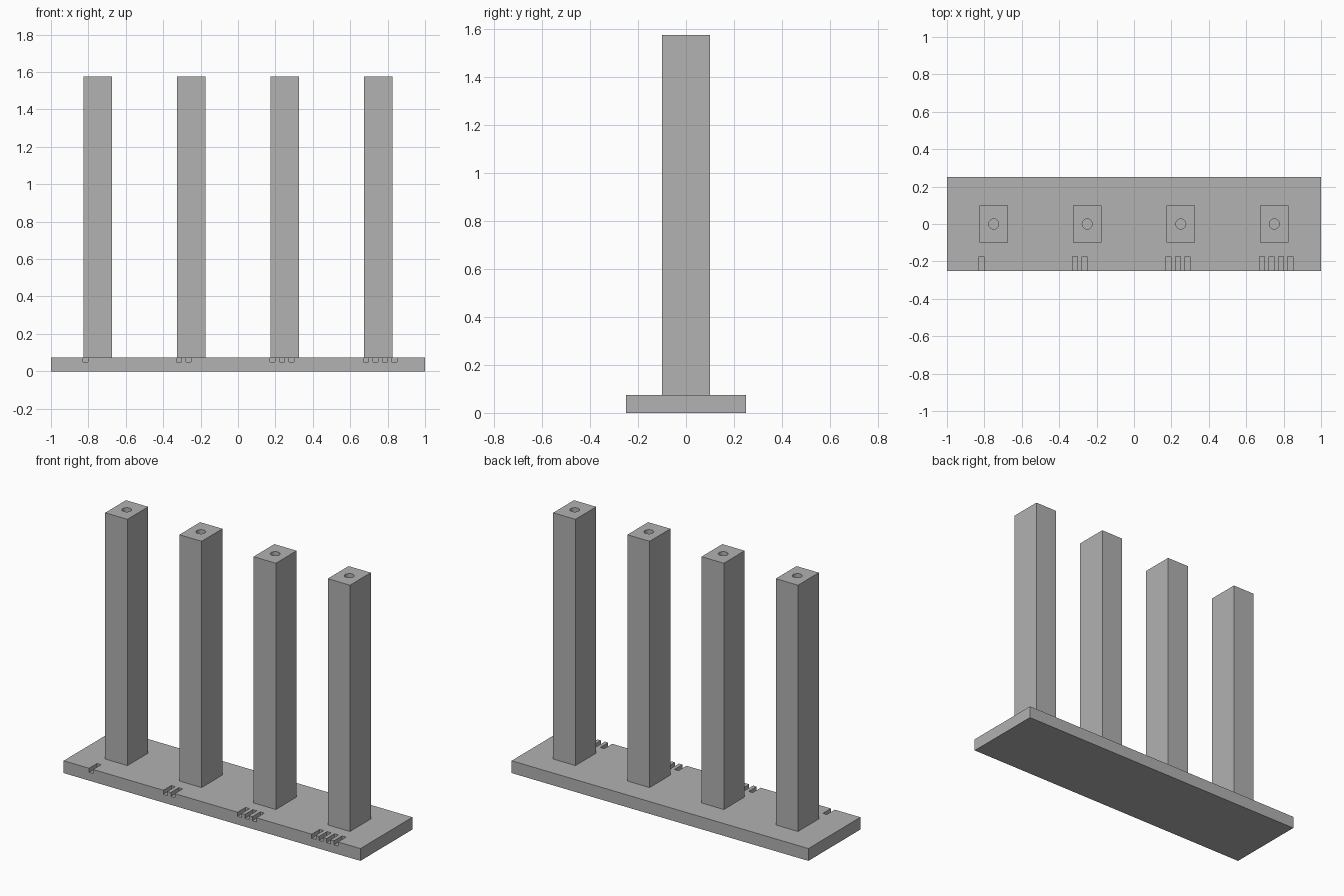
import bpy
import bmesh
from mathutils import Matrix, Vector

if "Cube" in bpy.data.objects:
    bpy.data.objects.remove(bpy.data.objects["Cube"])

BASE_H, TOP = 0.075, 1.575
CENTRES = [-0.75, -0.25, 0.25, 0.75]

grey = bpy.data.materials.new("grey")
grey.diffuse_color = (0.445, 0.445, 0.445, 1)
grey.use_nodes = True
grey.node_tree.nodes["Principled BSDF"].inputs["Base Color"].default_value = grey.diffuse_color


def add_box(bm, lo, hi):
    lo, hi = Vector(lo), Vector(hi)
    bmesh.ops.create_cube(bm, size=1, matrix=Matrix.Translation((lo + hi) / 2)
                          @ Matrix.Diagonal((*(hi - lo), 1)))


def make(name, bm):
    mesh = bpy.data.meshes.new(name)
    bm.to_mesh(mesh)
    bm.free()
    mesh.materials.append(grey)
    obj = bpy.data.objects.new(name, mesh)
    bpy.context.collection.objects.link(obj)
    return obj


def cut(obj, cutter):
    cutter.hide_render = True
    cutter.hide_set(True)
    mod = obj.modifiers.new("cut", 'BOOLEAN')
    mod.operation = 'DIFFERENCE'
    mod.solver = 'EXACT'
    mod.object = cutter


# Base plate with one to four tally notches in front of the pillars
bm = bmesh.new()
add_box(bm, (-1, -0.25, 0), (1, 0.25, BASE_H))
base = make("base_plate", bm)

bm = bmesh.new()
for i, cx in enumerate(CENTRES):
    for k in range(i + 1):
        x = cx - 0.078 + 0.05 * k
        add_box(bm, (x, -0.3, 0.05), (x + 0.027, -0.173, 0.1))
cut(base, make("notch_cutter", bm))

# Pillars, each with a blind round hole in its top
for i, cx in enumerate(CENTRES, 1):
    bm = bmesh.new()
    add_box(bm, (cx - 0.075, -0.1, BASE_H), (cx + 0.075, 0.1, TOP))
    pillar = make(f"pillar_{i}", bm)

    bm = bmesh.new()
    bmesh.ops.create_cone(bm, cap_ends=True, segments=32, radius1=0.027,
                          radius2=0.027, depth=0.2,
                          matrix=Matrix.Translation((cx, 0, TOP)))
    cut(pillar, make(f"hole_cutter_{i}", bm))
